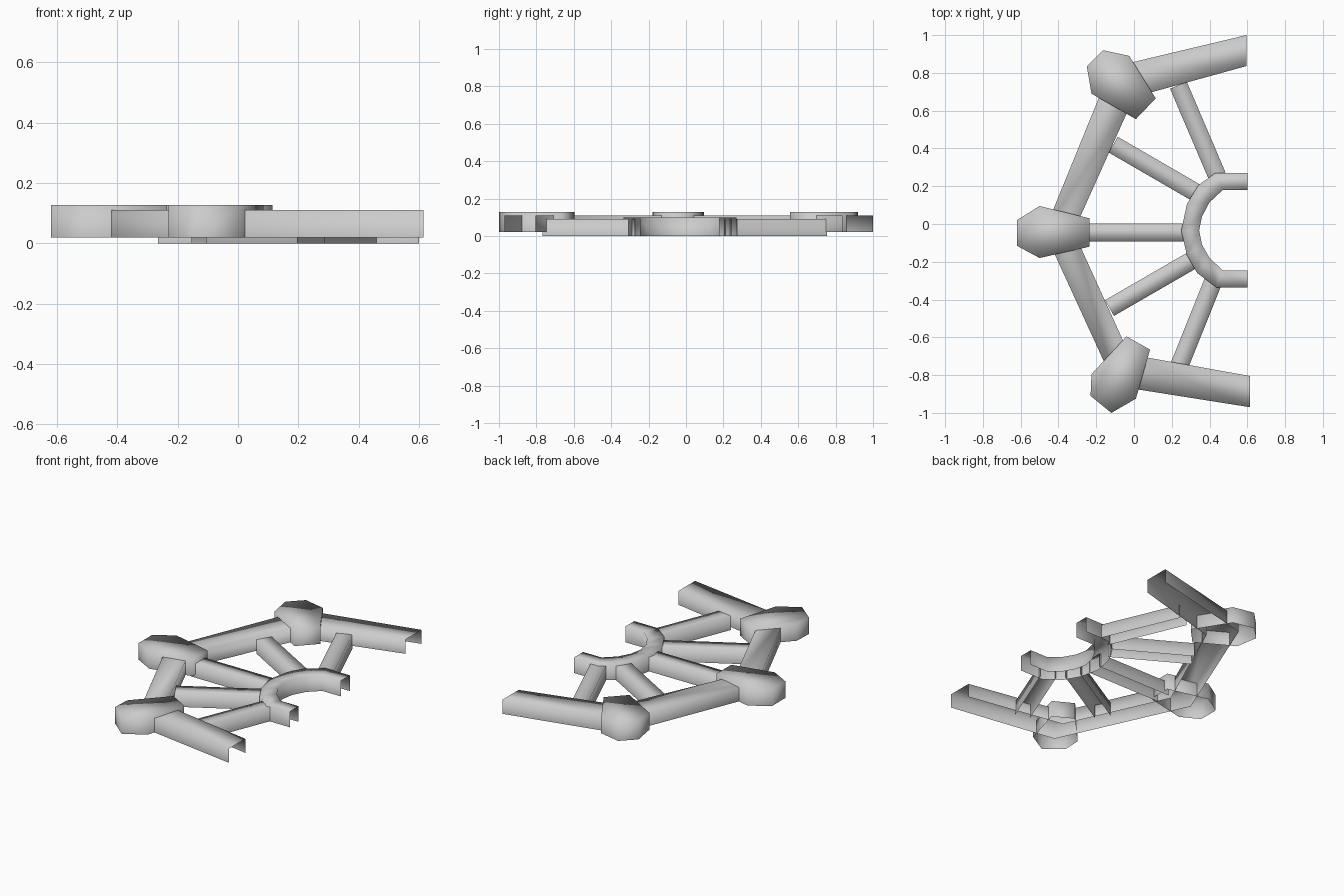
import bpy
from mathutils import Vector

if "Cube" in bpy.data.objects:
    bpy.data.objects.remove(bpy.data.objects["Cube"])


def add_mesh(name, verts, faces):
    mesh = bpy.data.meshes.new(name)
    mesh.from_pydata(verts, [], faces)
    mesh.shade_smooth()
    obj = bpy.data.objects.new(name, mesh)
    bpy.context.collection.objects.link(obj)
    return obj


def channel(name, left, right, z0, z1):
    """Open-bottomed, open-ended gutter between two plan outlines."""
    verts, faces = [], []
    for (lx, ly), (rx, ry) in zip(left, right):
        verts += [(lx, ly, z0), (lx, ly, z1), (rx, ry, z1), (rx, ry, z0)]
    for i in range(len(left) - 1):
        a, b = i * 4, i * 4 + 4
        for k in range(3):
            faces.append((a + k, a + k + 1, b + k + 1, b + k))
    return add_mesh(name, verts, faces)


def cap(name, outline, z0, z1):
    """Open-bottomed polygon block (outline runs clockwise)."""
    pts = outline[::-1]
    n = len(pts)
    verts = [(x, y, z0) for x, y in pts] + [(x, y, z1) for x, y in pts]
    faces = [(i, (i + 1) % n, n + (i + 1) % n, n + i) for i in range(n)]
    faces.append(tuple(range(n, 2 * n)))
    return add_mesh(name, verts, faces)


# Outer wall running around the three joints
outer = [(.595, 1.0), (-.12, .83), (-.475, -.04), (-.10, -.857), (.615, -.97)]
inner = [(.595, .836), (0, .672), (-.32, -.04), (-.025, -.69), (.615, -.805)]
channel("outer_wall", inner, outer, .02, .11)

# Inner ring with straight open ends
ring_out = [(.6, .27), (.43, .27), (.34, .205), (.28, .105), (.25, -.035),
            (.28, -.165), (.335, -.26), (.435, -.335), (.6, -.335)]
ring_in = [(.6, .18), (.47, .18), (.40, .115), (.36, .04), (.345, -.035),
           (.36, -.11), (.40, -.18), (.47, -.245), (.6, -.245)]
channel("inner_ring", ring_in, ring_out, 0, .1)

# Corner towers
cap("tower_back", [(-.165, .92), (-.025, .89), (.115, .665),
                   (.01, .555), (-.225, .69), (-.25, .835)], .02, .127)
cap("tower_left", [(-.62, .02), (-.5, .095), (-.235, .03),
                   (-.235, -.12), (-.5, -.18), (-.62, -.115)], .02, .127)
cap("tower_front", [(-.04, -.595), (.085, -.665), (.01, -.925),
                    (-.12, -1.0), (-.23, -.91), (-.225, -.795)], .02, .127)

# Spokes joining the ring to the outer wall
spokes = [((.235, .735), (.44, .255)), ((-.11, .42), (.33, .165)),
          ((-.265, -.045), (.27, -.045)), ((-.13, -.445), (.32, -.185)),
          ((.24, -.75), (.425, -.29))]
for i, (start, end) in enumerate(spokes):
    a, b = Vector(start), Vector(end)
    d = (b - a).normalized() * .048
    side = Vector((-d.y, d.x))
    channel(f"spoke_{i + 1}", [b + side, a + side], [b - side, a - side], 0, .09)

# Make every face point outward (tops up)
for obj in bpy.data.objects:
    me = obj.data
    if sum(p.normal.z * p.area for p in me.polygons) < 0:
        me.flip_normals()
